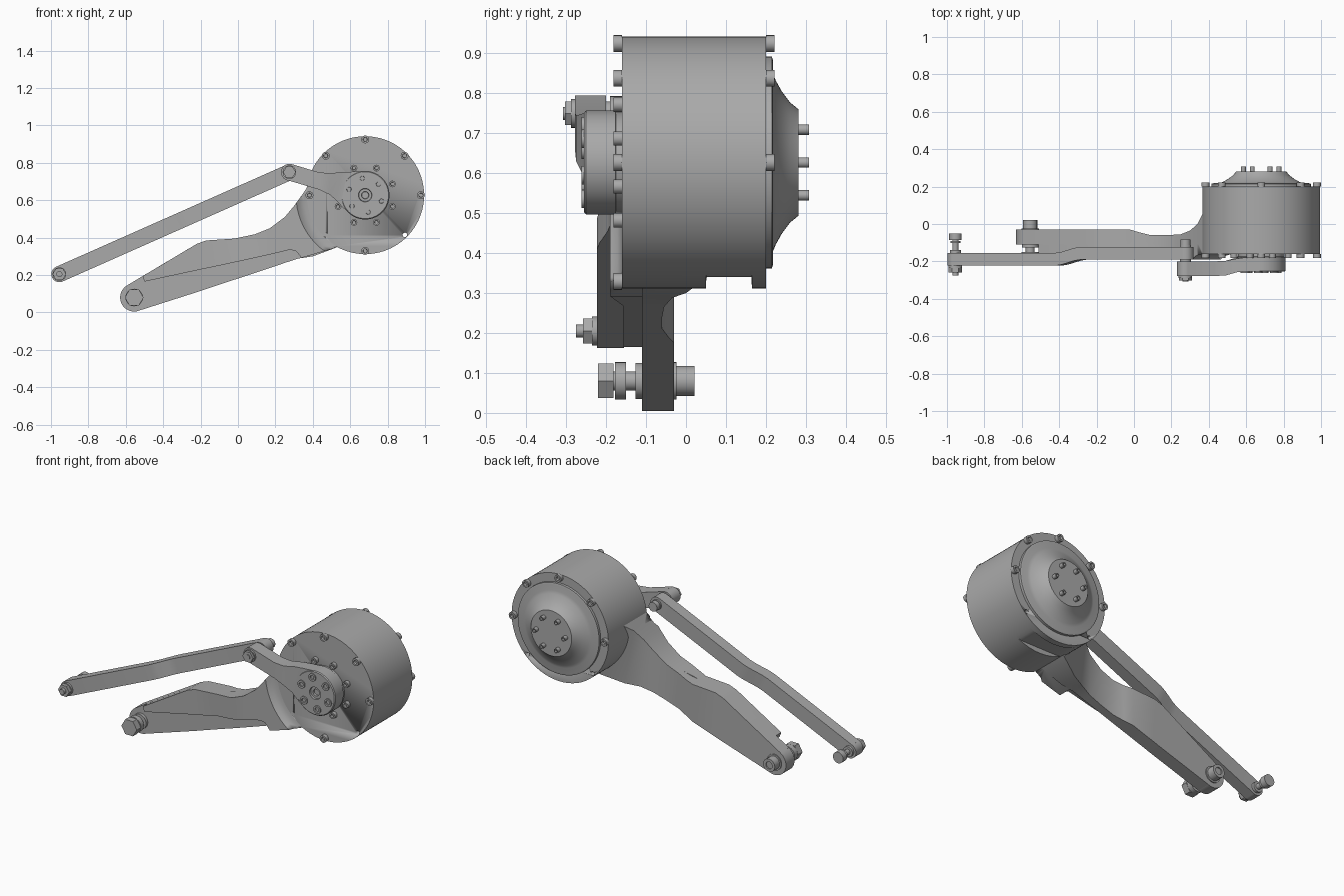
import bpy, bmesh, math
from mathutils import Vector

cube = bpy.data.objects.get("Cube")
if cube:
    bpy.data.objects.remove(cube)

metal = bpy.data.materials.new("satin grey metal")
metal.use_nodes = True
GREY = (0.4, 0.4, 0.4, 1)
metal.diffuse_color = GREY
metal.node_tree.nodes["Principled BSDF"].inputs["Base Color"].default_value = GREY

CX, CZ = 0.68, 0.627          # motor axis
FRONT, BACK = -0.16, 0.20     # motor end faces


def finish(name, bm, smooth=True):
    bmesh.ops.recalc_face_normals(bm, faces=bm.faces)
    mesh = bpy.data.meshes.new(name)
    bm.to_mesh(mesh)
    bm.free()
    mesh.materials.append(metal)
    obj = bpy.data.objects.new(name, mesh)
    bpy.context.collection.objects.link(obj)
    if smooth:
        bpy.ops.object.select_all(action='DESELECT')
        obj.select_set(True)
        bpy.context.view_layer.objects.active = obj
        bpy.ops.object.shade_smooth_by_angle(angle=math.radians(30))
    return obj


def lathe(name, x, z, profile, n=32, floor=None):
    """Revolve (y, radius) points about a y-parallel axis; floor = (y0, y1, z) flattens the underside."""
    bm = bmesh.new()
    rings = []
    for y, r in profile:
        ring = []
        for i in range(n):
            a = math.tau * i / n
            pz = z + r * math.sin(a)
            if floor and floor[0] < y < floor[1]:
                pz = max(pz, floor[2])
            ring.append(bm.verts.new((x + r * math.cos(a), y, pz)))
        rings.append(ring)
    for a, b in zip(rings, rings[1:]):
        for i in range(n):
            j = (i + 1) % n
            bm.faces.new((a[i], a[j], b[j], b[i]))
    bm.faces.new(rings[0])
    bm.faces.new(rings[-1])
    return finish(name, bm, n > 8)


def rod(name, x, z, y0, y1, r, n=32):
    return lathe(name, x, z, [(y0, r), (y1, r)], n)


def socket_bolt(name, x, z, base, tip, r):
    deep = tip + (base - tip) * 0.6
    lathe(name, x, z, [(base, r), (tip, r), (tip, r * 0.55), (deep, r * 0.5)], 16)


def bolt_circle(name, radius, start, count, base, tip, r, skip=()):
    for k in range(count):
        a = start + 360 * k / count
        if a not in skip:
            t = math.radians(a)
            socket_bolt(name, CX + radius * math.cos(t), CZ + radius * math.sin(t), base, tip, r)


def loft(name, stations):
    """Skin sections given as (top x, top z, bottom x, bottom z, front y, back y)."""
    bm = bmesh.new()
    rings = [[bm.verts.new(p) for p in ((xt, f, zt), (xt, b, zt), (xb, b, zb), (xb, f, zb))]
             for xt, zt, xb, zb, f, b in stations]
    for a, b in zip(rings, rings[1:]):
        for i in range(4):
            j = (i + 1) % 4
            bm.faces.new((a[i], a[j], b[j], b[i]))
    bm.faces.new(rings[0])
    bm.faces.new(rings[-1])
    return finish(name, bm)


def cut(obj, cutter):
    cutter.hide_render = True
    cutter.hide_set(True)
    mod = obj.modifiers.new("cut", 'BOOLEAN')
    mod.operation = 'DIFFERENCE'
    mod.object = cutter
    mod.solver = 'EXACT'


# Motor housing with a flattened underside behind the rear flange
R = 0.315
housing = lathe("motor_housing", CX, CZ,
                [(FRONT, R), (0.05, R), (0.051, R), (0.164, R), (0.165, R), (BACK, R)],
                96, (0.0505, 0.1645, 0.34))
for a in (225, 315):
    t = math.radians(a)
    cut(housing, rod("hole_cutter", CX + 0.3 * math.cos(t), CZ + 0.3 * math.sin(t), -0.4, 0.4, 0.012, 16))

# Rear cover, a concave cone
lathe("rear_cover", CX, CZ, [(0.19, 0.265), (0.215, 0.265), (0.218, 0.255), (0.218, 0.222),
                             (0.225, 0.205), (0.24, 0.178), (0.26, 0.151), (0.282, 0.133)], 64)

# Bolt rings
bolt_circle("front_rim_bolt", 0.298, 0, 8, FRONT, -0.182, 0.021, (225, 315))
bolt_circle("rear_rim_bolt", 0.298, 0, 8, BACK, 0.222, 0.021, (225, 270, 315))
bolt_circle("front_face_bolt", 0.157, 22.5, 8, FRONT, -0.182, 0.018)
bolt_circle("hub_bolt", 0.092, 40, 6, -0.25, -0.262, 0.023)
bolt_circle("rear_cover_bolt", 0.095, 0, 6, 0.28, 0.308, 0.013)

# Output hub with a centre bore
lathe("output_hub", CX, CZ, [(FRONT, 0.125), (-0.175, 0.125), (-0.176, 0.13), (-0.25, 0.13),
                             (-0.255, 0.125), (-0.255, 0.036), (-0.245, 0.034),
                             (-0.245, 0.02), (-0.235, 0.018)], 64)

# Crank from the hub to the link joint
JX, JZ = 0.275, 0.75
loft("crank_arm", [
    (0.288, 0.793, 0.262, 0.708, -0.278, -0.2),
    (0.43, 0.75, 0.43, 0.658, -0.278, -0.2),
    (0.49, 0.744, 0.49, 0.63, -0.275, -0.197),
    (0.55, 0.75, 0.53, 0.595, -0.258, -0.185),
    (0.60, 0.752, 0.56, 0.56, -0.253, -0.178),
    (0.67, 0.756, 0.60, 0.53, -0.253, -0.178)])
rod("crank_eye", JX, JZ, -0.278, -0.2, 0.045)

# Long link, built along its axis and then tilted
EX, EZ = -0.955, 0.205
span = Vector((JX - EX, JZ - EZ))
W = 0.043
link = loft("long_link", [(s, W, s, -W, f, f + 0.068) for s, f in (
    (0, -0.223), (0.6, -0.223), (0.64, -0.217), (0.71, -0.197), (0.75, -0.19), (span.length, -0.19))])
link.location = (EX, 0, EZ)
link.rotation_euler.y = -math.atan2(span.y, span.x)
rod("link_lower_eye", EX, EZ, -0.223, -0.155, W)
rod("link_upper_eye", JX, JZ, -0.19, -0.122, W)

# Lower arm body, widening into the housing
AX, AZ = -0.555, 0.08
F = -0.11
loft("lower_arm", [
    (-0.593, 0.145, -0.532, 0.009, F, -0.03),
    (-0.22, 0.367, -0.2, 0.115, F, -0.03),
    (-0.17, 0.385, -0.15, 0.132, F, -0.03),
    (-0.02, 0.395, -0.02, 0.175, F, -0.03),
    (0.03, 0.402, 0.03, 0.191, F, -0.045),
    (0.09, 0.418, 0.09, 0.211, F, -0.06),
    (0.17, 0.45, 0.17, 0.238, F, -0.06),
    (0.25, 0.51, 0.25, 0.265, F, -0.055),
    (0.30, 0.57, 0.32, 0.288, F, -0.035),
    (0.34, 0.625, 0.4, 0.30, F, 0.0),
    (0.37, 0.67, 0.52, 0.345, F, 0.06),
    (0.45, 0.67, 0.6, 0.4, F, 0.06)])
rod("lower_arm_eye", AX, AZ, F, -0.03, 0.075, 48)

# Raised front web of the lower arm, hollowed around the motor face
P, Q, B = -0.157, -0.19, -0.1
web = loft("lower_arm_web", [
    (-0.51, 0.194, -0.5, 0.165, P, B),
    (-0.22, 0.367, -0.2, 0.23, P, B),
    (-0.17, 0.385, -0.15, 0.24, P, B),
    (-0.02, 0.395, -0.02, 0.268, P, B),
    (0.09, 0.418, 0.09, 0.292, Q, B),
    (0.17, 0.45, 0.17, 0.31, Q, B),
    (0.25, 0.51, 0.28, 0.336, Q, B),
    (0.30, 0.57, 0.31, 0.328, Q, B),
    (0.34, 0.625, 0.34, 0.292, Q, B),
    (0.37, 0.67, 0.52, 0.345, Q, B),
    (0.45, 0.67, 0.6, 0.4, Q, B)])
cut(web, lathe("face_clearance_cutter", CX, CZ, [(-0.3, 0.375), (-0.19, 0.37), (-0.172, 0.352),
                                                 (-0.163, 0.33), (-0.158, 0.30)], 64))

# Pivot hardware: (name, y start, y end, radius, sides) stacked on each joint
for x, z, parts in (
    (AX, AZ, (("arm_pivot_shaft", -0.215, 0.015, 0.024, 24), ("arm_pivot_nut", -0.22, -0.182, 0.05, 6),
              ("arm_pivot_washer", -0.178, -0.15, 0.047, 32), ("arm_pivot_spacer", -0.126, F, 0.045, 32),
              ("arm_pivot_collar", -0.035, -0.024, 0.047, 32))),
    (EX, EZ, (("link_pivot_shaft", -0.276, -0.06, 0.016, 24), ("link_pivot_nut", -0.258, -0.235, 0.036, 6),
              ("link_pivot_washer", -0.236, -0.222, 0.036, 32), ("link_pivot_spacer", -0.156, -0.14, 0.03, 32),
              ("link_pivot_collar", -0.102, -0.09, 0.027, 32), ("link_pivot_head", -0.085, -0.05, 0.033, 24))),
    (JX, JZ, (("joint_shaft", -0.308, -0.09, 0.016, 24), ("joint_nut", -0.303, -0.286, 0.034, 6),
              ("joint_washer", -0.288, -0.277, 0.036, 32), ("joint_spacer", -0.202, -0.188, 0.03, 32),
              ("joint_back_washer", -0.123, -0.112, 0.03, 32), ("joint_head", -0.112, -0.084, 0.027, 24)))):
    for name, y0, y1, r, n in parts:
        rod(name, x, z, y0, y1, r, n)
socket_bolt("arm_pivot_head", AX, AZ, -0.025, 0.021, 0.038)
